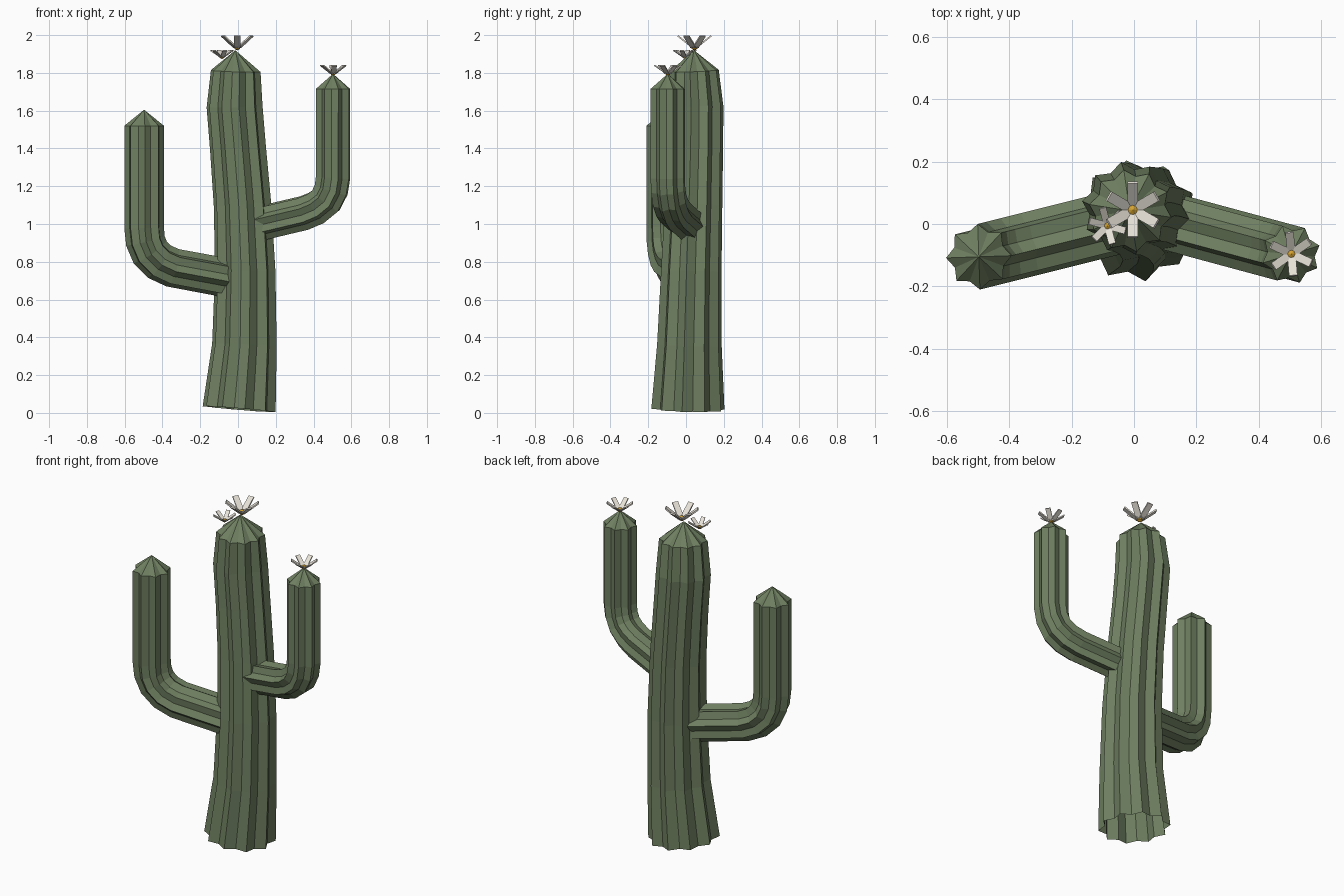
import bpy, math
from mathutils import Vector, Matrix

if "Cube" in bpy.data.objects:
    bpy.data.objects.remove(bpy.data.objects["Cube"])

def material(name, rgb):
    m = bpy.data.materials.new(name)
    m.diffuse_color = (*rgb, 1)
    m.use_nodes = True
    m.node_tree.nodes["Principled BSDF"].inputs["Base Color"].default_value = m.diffuse_color
    return m

GREEN = material("cactus green", (0.16, 0.215, 0.12))
CREAM = material("petal cream", (0.82, 0.78, 0.70))
GOLD = material("flower gold", (0.65, 0.36, 0.03))
Z = Vector((0, 0, 1))

def make_object(name, verts, faces, mats, face_mats=None):
    me = bpy.data.meshes.new(name)
    me.from_pydata(verts, [], faces)
    for m in mats:
        me.materials.append(m)
    for p, i in zip(me.polygons, face_mats or []):
        p.material_index = i
    ob = bpy.data.objects.new(name, me)
    bpy.context.collection.objects.link(ob)
    return ob

def ribbed_stem(name, path, radii, tip, ribs, inner, turn):
    """Star-section tube along a path, open at the start, pointed at the end."""
    pts = [Vector(p) for p in path]
    n, verts, faces = ribs * 2, [], []
    for k, (p, r) in enumerate(zip(pts, radii)):
        a = (p - pts[k - 1]).normalized() if k else (pts[1] - p).normalized()
        b = (pts[k + 1] - p).normalized() if k < len(pts) - 1 else a
        rot = Z.rotation_difference(a + b)
        for i in range(n):
            t = math.radians(turn) + math.tau * i / n
            rr = r * (inner if i % 2 else 1)
            verts.append(p + rot @ Vector((rr * math.cos(t), rr * math.sin(t), 0)))
        if k:
            o = k * n
            faces += [(o - n + i, o - n + (i + 1) % n, o + (i + 1) % n, o + i) for i in range(n)]
    verts.append(Vector(tip))
    o = (len(pts) - 1) * n
    faces += [(o + i, o + (i + 1) % n, o + n) for i in range(n)]
    return make_object(name, verts, faces, [GREEN])

def flower(name, loc, reach, rise, width, turn, petals=6):
    """Ring of tilted slab petals around a faceted gold centre."""
    verts, faces, fm = [], [], []
    loc = Vector(loc)
    slab = [(0, 1, 3, 2), (4, 6, 7, 5), (0, 4, 5, 1), (2, 3, 7, 6), (0, 2, 6, 4), (1, 5, 7, 3)]
    start = reach * 0.15
    length = math.hypot(reach - start, rise)
    tilt = math.atan2(rise, reach - start)
    for k in range(petals):
        rot = Matrix.Rotation(math.radians(turn) + math.tau * k / petals, 3, 'Z')
        up = Matrix.Rotation(-tilt, 3, 'Y')
        o = len(verts)
        for x in (0, length):
            for y in (-width / 2, width / 2):
                for z in (-width * 0.12, width * 0.12):
                    verts.append(loc + rot @ (Vector((start, 0, 0)) + up @ Vector((x, y, z))))
        faces += [tuple(o + i for i in f) for f in slab]
        fm += [0] * 6
    # gold centre
    o, s, r = len(verts), 8, reach * 0.2
    for z, q in ((-0.5, 0.87), (0.5, 0.87)):
        verts += [loc + Vector((r * q * math.cos(math.tau * i / s), r * q * math.sin(math.tau * i / s), r * z))
                  for i in range(s)]
    verts += [loc - Z * r, loc + Z * r]
    for i in range(s):
        j = (i + 1) % s
        faces += [(o + i, o + j, o + s + j, o + s + i), (o + j, o + i, o + 2 * s),
                  (o + s + i, o + s + j, o + 2 * s + 1)]
        fm += [1] * 3
    return make_object(name, verts, faces, [CREAM, GOLD], fm)

# trunk with a slight sway
ribbed_stem("trunk",
            [(0.006, 0.01, 0.02), (0.034, 0.018, 0.36), (0.038, 0.028, 0.75), (0.024, 0.04, 1.1),
             (0.0, 0.048, 1.4), (-0.018, 0.05, 1.62), (-0.012, 0.042, 1.81)],
            [0.196, 0.173, 0.162, 0.154, 0.15, 0.15, 0.133],
            (-0.014, 0.042, 1.92), 10, 0.84, 27)

# arms: each lies in a vertical plane, so y follows x
def arm(name, xz, elbow_x, y_end, slope, r, tip_z, turn):
    path = [(x, y_end + slope * (x - elbow_x), z) for x, z in xz]
    ribbed_stem(name, path, [r] * len(path), (elbow_x, y_end, tip_z), 8, 0.8, turn)

arm("left_arm", [(-0.06, 0.715), (-0.345, 0.768), (-0.415, 0.80), (-0.465, 0.85), (-0.49, 0.91),
                 (-0.497, 0.98), (-0.497, 1.52)], -0.497, -0.105, 0.25, 0.105, 1.605, 2)
arm("right_arm", [(0.105, 1.0), (0.35, 1.058), (0.415, 1.085), (0.465, 1.125), (0.493, 1.18),
                  (0.503, 1.245), (0.503, 1.715)], 0.503, -0.097, -0.27, 0.095, 1.795, 17)

# flowers
flower("crown_flower", (-0.004, 0.045, 1.936), 0.088, 0.06, 0.034, -30)
flower("side_flower", (-0.085, -0.006, 1.885), 0.06, 0.034, 0.023, -15)
flower("arm_flower", (0.504, -0.096, 1.798), 0.07, 0.042, 0.027, -25)
